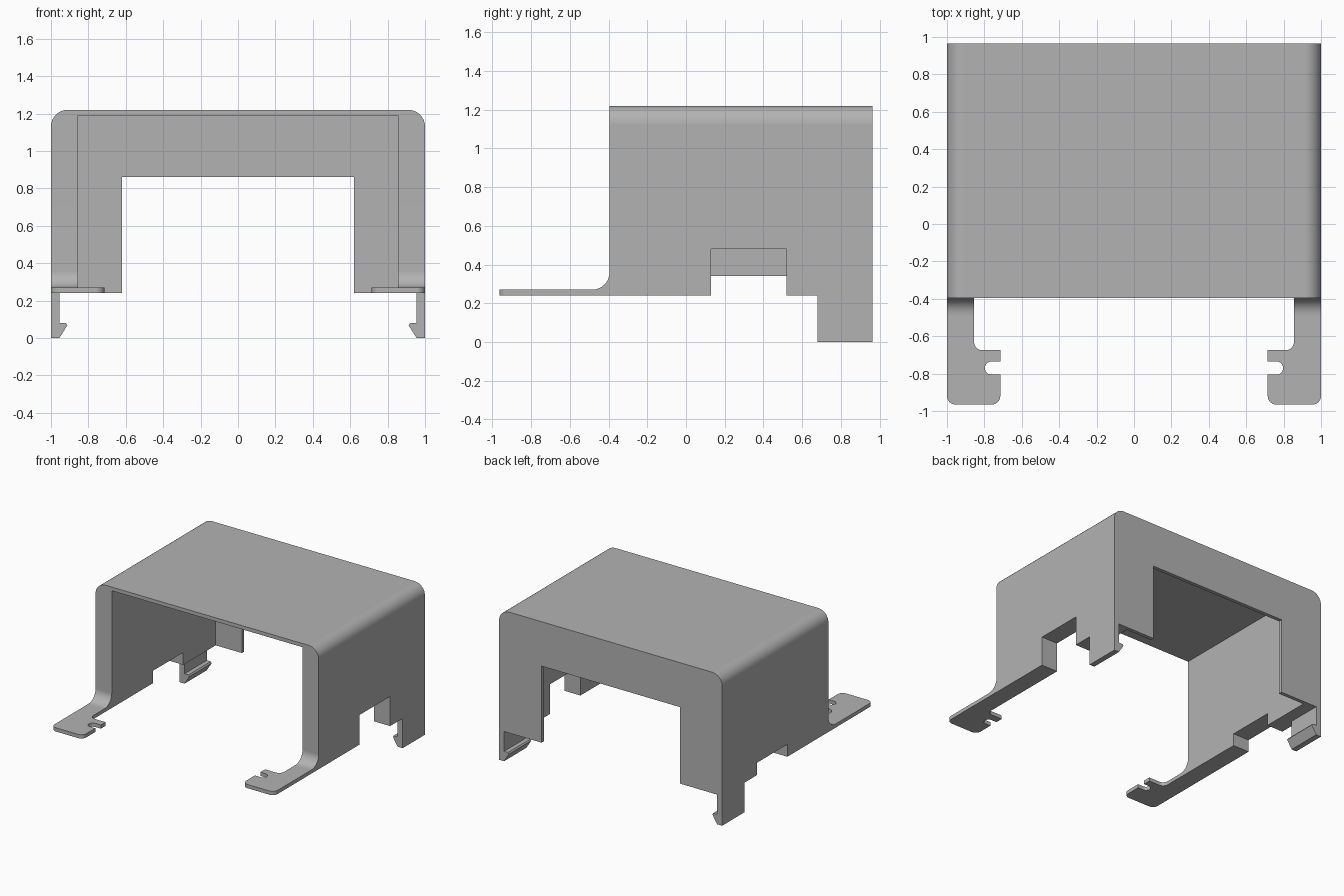
import bpy
import bmesh
import math
from mathutils import Vector

cube = bpy.data.objects.get("Cube")
if cube:
    bpy.data.objects.remove(cube, do_unlink=True)

FRONT, BACK = -0.395, 0.965      # depth of the enclosure
INNER, OUTER = 0.855, 1.0        # side wall faces
BASE, TOP = 0.24, 1.22           # wall bottom and roof
SHEET = 0.03                     # thin plate thickness
BEND = 0.09                      # large bend radius
EAVE = TOP - BEND

grey = bpy.data.materials.new("grey plastic")
grey.use_nodes = True
grey.diffuse_color = (0.45, 0.45, 0.45, 1)
shader = next(n for n in grey.node_tree.nodes if n.type == 'BSDF_PRINCIPLED')
shader.inputs["Base Color"].default_value = grey.diffuse_color


def rounded(corners, segments=8):
    """Outline from (u, v) or (u, v, radius) corners, with round corners as arcs."""
    outline = []
    for i, corner in enumerate(corners):
        point = Vector(corner[:2])
        if len(corner) == 2:
            outline.append(point)
            continue
        radius = corner[2]
        before = (Vector(corners[i - 1][:2]) - point).normalized()
        after = (Vector(corners[(i + 1) % len(corners)][:2]) - point).normalized()
        half = before.angle(after) / 2
        centre = point + (before + after).normalized() * radius / math.sin(half)
        start = point + before * radius / math.tan(half) - centre
        end = point + after * radius / math.tan(half) - centre
        sweep = start.angle(end)
        for k in range(segments + 1):
            t = k / segments
            outline.append(centre + (start * math.sin((1 - t) * sweep)
                                     + end * math.sin(t * sweep)) / math.sin(sweep))
    return outline


def prism(name, corners, axis, low, high, side=1):
    """Extrude an outline along an axis; side -1 mirrors it across x."""
    place = {"x": lambda u, v, w: (w, u, v),
             "y": lambda u, v, w: (u, w, v),
             "z": lambda u, v, w: (u, v, w)}[axis]
    bm = bmesh.new()
    verts = [bm.verts.new(place(u, v, low)) for u, v in rounded(corners)]
    face = bm.faces.new(verts)
    shift = Vector(place(0, 0, high - low))
    moved = bmesh.ops.extrude_face_region(bm, geom=[face])["geom"]
    bmesh.ops.translate(bm, vec=shift,
                        verts=[g for g in moved if isinstance(g, bmesh.types.BMVert)])
    for v in bm.verts:
        v.co.x *= side
    bmesh.ops.recalc_face_normals(bm, faces=bm.faces)
    mesh = bpy.data.meshes.new(name)
    bm.to_mesh(mesh)
    bm.free()
    mesh.materials.append(grey)
    obj = bpy.data.objects.new(name, mesh)
    bpy.context.collection.objects.link(obj)
    bpy.ops.object.select_all(action='DESELECT')
    obj.select_set(True)
    bpy.context.view_layer.objects.active = obj
    bpy.ops.object.shade_smooth_by_angle(angle=math.radians(30))
    weighted = obj.modifiers.new("even shading", 'WEIGHTED_NORMAL')
    weighted.keep_sharp = True
    return obj


# Roof with rounded long edges
prism("roof", [(-OUTER, EAVE), (-OUTER, TOP, BEND * 0.999), (OUTER, TOP, BEND * 0.999),
               (OUTER, EAVE), (INNER, EAVE), (INNER, TOP - SHEET),
               (-INNER, TOP - SHEET), (-INNER, EAVE)], "y", FRONT, BACK)

# Back panel around the rear opening
prism("back_panel", [(-INNER, BASE), (-INNER, TOP - SHEET), (INNER, TOP - SHEET),
                     (INNER, BASE), (0.62, BASE), (0.62, 0.86),
                     (-0.62, 0.86), (-0.62, BASE)], "y", BACK - SHEET, BACK)

tab_top = BASE + SHEET
toe = FRONT - BEND - 0.005
for label, side, notch_top in (("left", 1, 0.48), ("right", -1, 0.34)):
    # Side wall with bottom notch, curving forward into the tab
    prism(label + "_wall", [(toe, BASE), (toe, tab_top), (FRONT, tab_top, BEND),
                            (FRONT, EAVE), (BACK, EAVE), (BACK, BASE),
                            (0.52, BASE), (0.52, notch_top),
                            (0.13, notch_top), (0.13, BASE)],
          "x", INNER, OUTER, side)

    # Flat mounting tab with open screw slot
    prism(label + "_tab", [(OUTER, toe), (INNER, toe), (INNER, -0.675, 0.045),
                           (0.715, -0.675), (0.715, -0.735),
                           (0.797, -0.735, 0.034), (0.797, -0.805, 0.034),
                           (0.715, -0.805), (0.715, -BACK, 0.045),
                           (OUTER, -BACK, 0.045)],
          "z", BASE, tab_top, side)

    # Rear snap clip with hooked tip
    prism(label + "_clip", [(OUTER, 0), (0.955, 0), (0.912, 0.068), (0.92, 0.08),
                            (0.955, 0.08), (0.955, BASE), (OUTER, BASE)],
          "y", 0.68, BACK, side)
